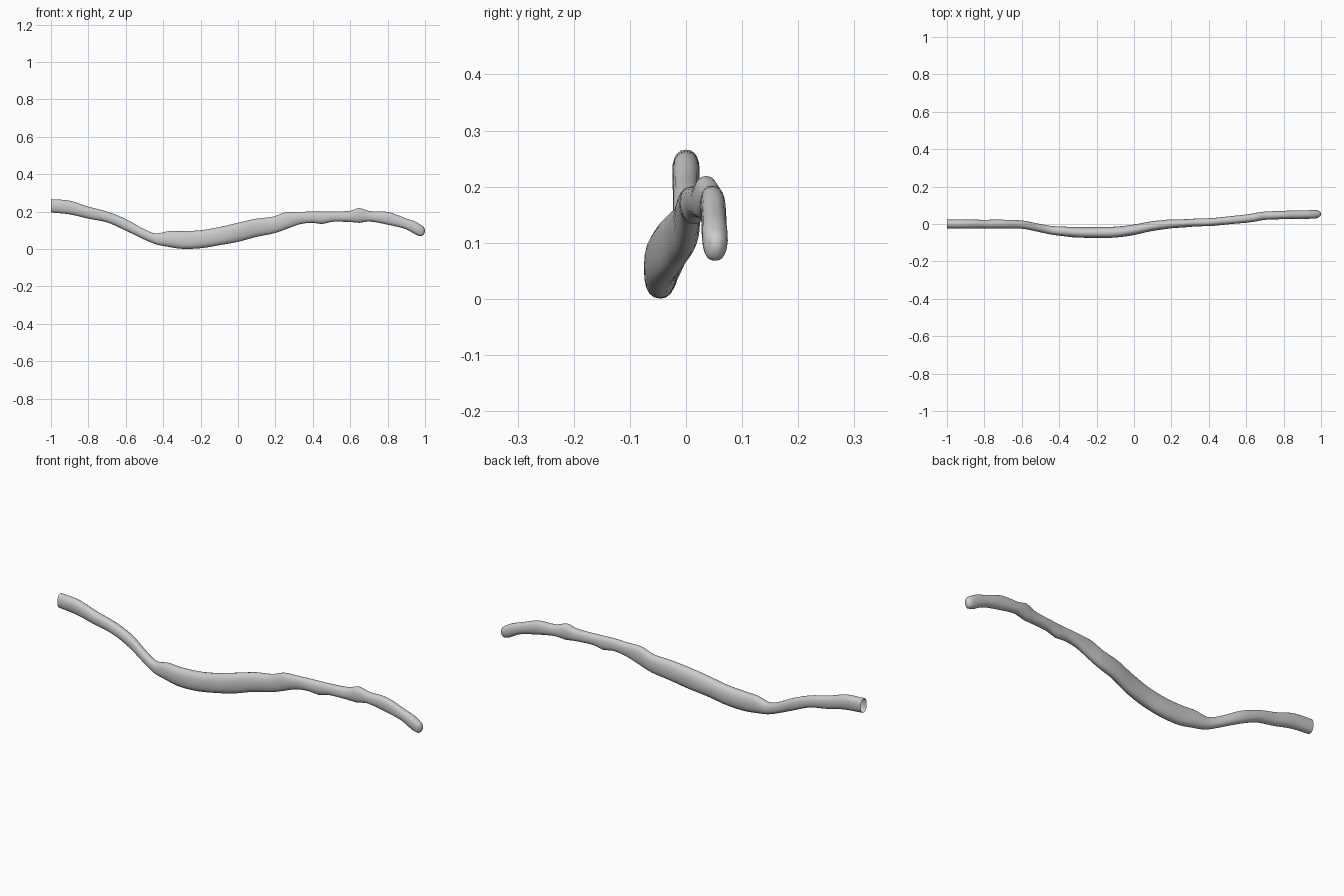
import bpy, bmesh, math

if "Cube" in bpy.data.objects:
    bpy.data.objects.remove(bpy.data.objects["Cube"])

# stations along the stick: x, bottom z, top z, centre y, half width
STATIONS = [
    (-1.0, .195, .266, 0, .024), (-.9, .185, .258, 0, .024),
    (-.8, .162, .226, 0, .023), (-.7, .142, .2, 0, .023),
    (-.6, .098, .16, -.003, .022), (-.5, .05, .105, -.022, .022),
    (-.44, .025, .083, -.034, .023), (-.37, .011, .095, -.04, .026),
    (-.3, .001, .095, -.045, .028), (-.2, .004, .1, -.046, .029),
    (-.1, .02, .117, -.044, .029), (0, .038, .14, -.031, .028),
    (.1, .065, .162, -.011, .026), (.19, .083, .173, 0, .024),
    (.25, .103, .195, .003, .022), (.33, .132, .198, .008, .021),
    (.4, .14, .2, .01, .021), (.45, .133, .2, .014, .021),
    (.5, .145, .2, .019, .021), (.6, .144, .204, .029, .022),
    (.65, .14, .219, .036, .023), (.7, .147, .203, .044, .022),
    (.8, .13, .198, .048, .022), (.9, .105, .163, .05, .022),
    (.95, .077, .145, .051, .023), (.98, .068, .127, .052, .021),
    (.992, .075, .118, .053, .015), (1.0, .09, .105, .054, .006),
]
SIDES = 20


def blend(a, b, c, d, t):
    # smooth interpolation with uneven spacing
    h = c[0] - b[0]
    out = [b[0] + h * t]
    for k in range(1, 5):
        m0 = (c[k] - a[k]) / max(c[0] - a[0], 1e-6) * h
        m1 = (d[k] - b[k]) / max(d[0] - b[0], 1e-6) * h
        out.append((2*t**3 - 3*t*t + 1) * b[k] + (t**3 - 2*t*t + t) * m0
                   + (3*t*t - 2*t**3) * c[k] + (t**3 - t*t) * m1)
    return out


def superpow(v, e):
    return math.copysign(abs(v) ** e, v)


bm = bmesh.new()
rings = []
n = len(STATIONS)
samples = []
for i in range(n - 1):
    a, b, c, d = (STATIONS[max(0, min(n - 1, i + k))] for k in (-1, 0, 1, 2))
    steps = max(2, round((c[0] - b[0]) / .02))
    samples += [blend(a, b, c, d, s / steps) for s in range(steps)]
samples.append(STATIONS[-1])

# stick body: rounded oval sections with slight lumpy bark
for x, lo, hi, y, w in samples:
    ring = []
    for j in range(SIDES):
        t = 2 * math.pi * j / SIDES
        lump = 1 + .03 * math.sin(3 * t + 17 * x) * math.sin(23 * x + 1)
        py = y + w * superpow(math.cos(t), .85) * lump
        pz = (lo + hi) / 2 + (hi - lo) / 2 * superpow(math.sin(t), .9)
        ring.append(bm.verts.new((x, py, pz)))
    rings.append(ring)
for r, s in zip(rings, rings[1:]):
    for j in range(SIDES):
        k = (j + 1) % SIDES
        bm.faces.new((r[j], r[k], s[k], s[j]))
# closed rounded tip on the right; the left end stays open
bm.faces.new(rings[-1])
bmesh.ops.recalc_face_normals(bm, faces=bm.faces)

mesh = bpy.data.meshes.new("stick")
bm.to_mesh(mesh)
bm.free()
stick = bpy.data.objects.new("stick", mesh)
bpy.context.collection.objects.link(stick)
bpy.context.view_layer.objects.active = stick
stick.select_set(True)
bpy.ops.object.shade_smooth_by_angle(angle=math.radians(50))
